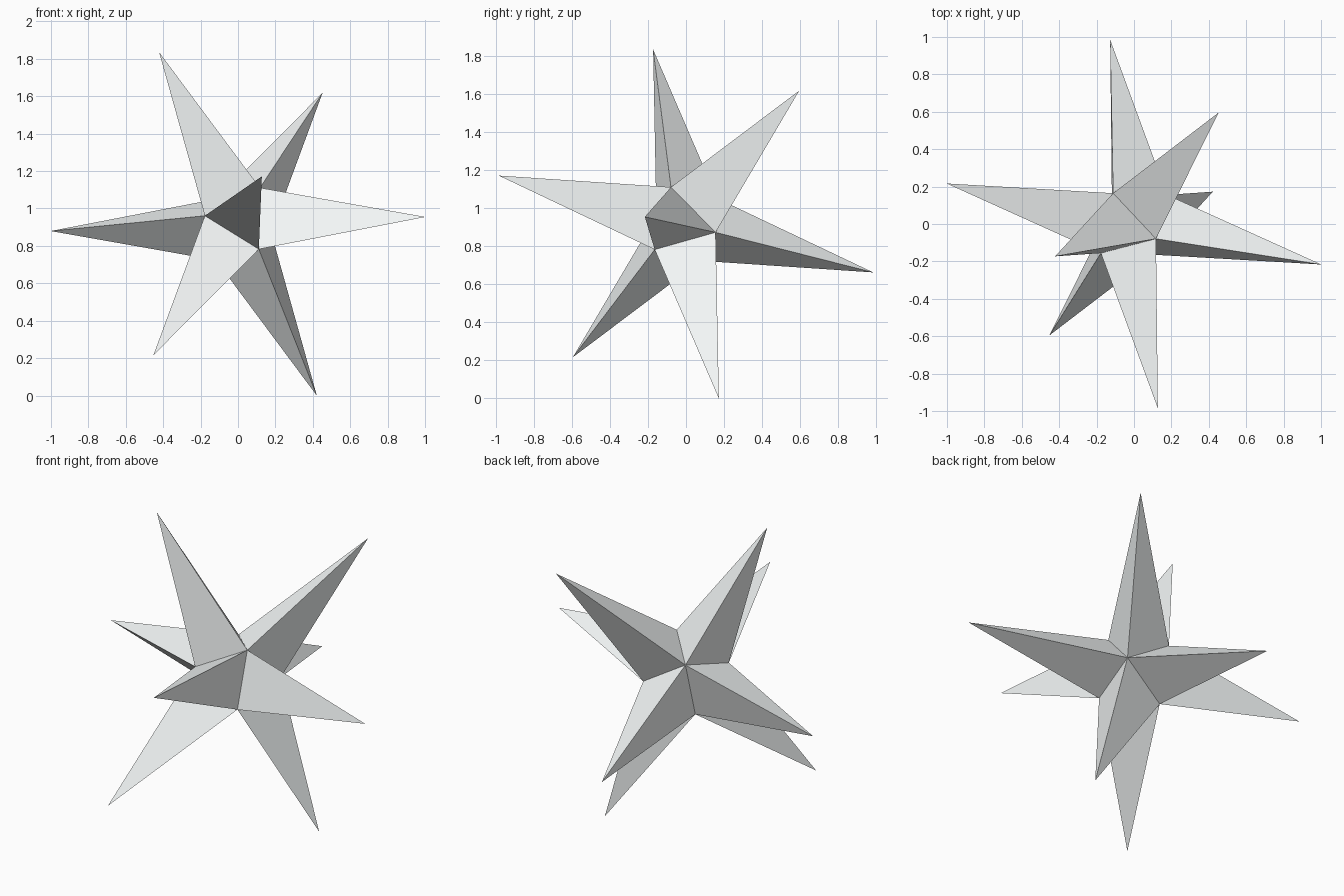
import bpy, bmesh
from itertools import product
from mathutils import Vector

if "Cube" in bpy.data.objects:
    bpy.data.objects.remove(bpy.data.objects["Cube"])

CENTRE = Vector((0, 0, 0.917))
CORE = 0.24     # distance from centre to the valley points
SPIKE = 0.592   # half edge of the cube whose corners are the tips

# tilted orthogonal axes of the star
e1 = Vector((-0.737, -0.648, 0.183)).normalized()
e2 = Vector((-0.463, 0.688, 0.561))
e2 = (e2 - e1 * e1.dot(e2)).normalized()
e3 = -e1.cross(e2)
axes = (e1, e2, e3)

bm = bmesh.new()

# octahedral core points
core = {(i, s): bm.verts.new(CENTRE + axes[i] * s * CORE)
        for i in range(3) for s in (-1, 1)}

# one three-sided spike on every core face
for signs in product((-1, 1), repeat=3):
    direction = sum((a * s for a, s in zip(axes, signs)), Vector())
    tip = bm.verts.new(CENTRE + direction * SPIKE)
    base = [core[(i, s)] for i, s in enumerate(signs)]
    for i in range(3):
        bm.faces.new((base[i], base[(i + 1) % 3], tip))

bmesh.ops.recalc_face_normals(bm, faces=bm.faces[:])
mesh = bpy.data.meshes.new("eight_pointed_star")
bm.to_mesh(mesh)
bm.free()
star = bpy.data.objects.new("eight_pointed_star", mesh)
bpy.context.collection.objects.link(star)

# pale silver finish
silver = bpy.data.materials.new("pale_silver")
silver.diffuse_color = (0.94, 0.97, 0.97, 1)
silver.use_nodes = True
silver.node_tree.nodes["Principled BSDF"].inputs["Base Color"].default_value = silver.diffuse_color
mesh.materials.append(silver)
